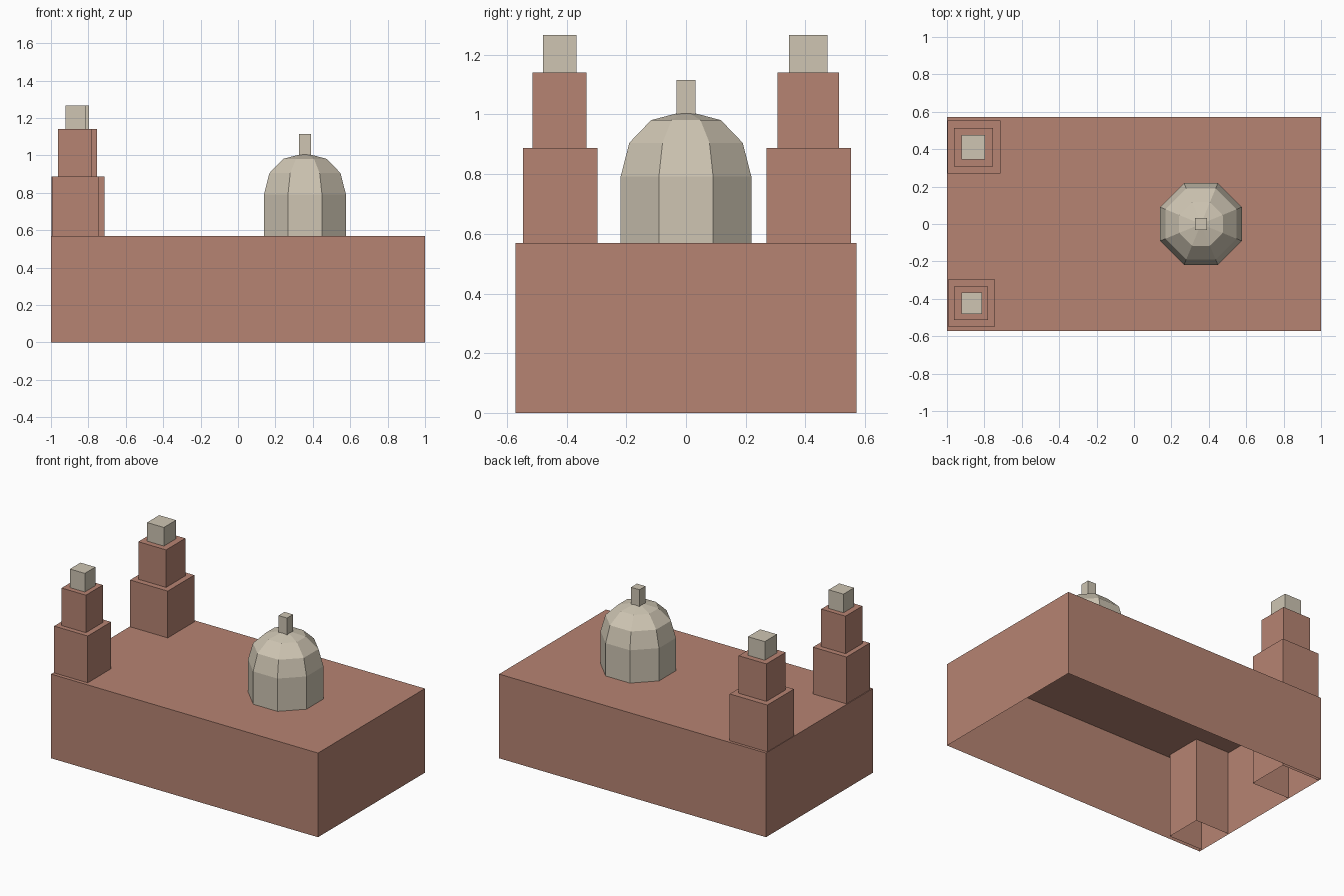
import bpy
import bmesh
from math import cos, pi
from mathutils import Matrix, Vector

cube = bpy.data.objects.get("Cube")
if cube:
    bpy.data.objects.remove(cube, do_unlink=True)


def material(name, rgb):
    mat = bpy.data.materials.new(name)
    mat.use_nodes = True
    mat.diffuse_color = (*rgb, 1)
    mat.node_tree.nodes["Principled BSDF"].inputs["Base Color"].default_value = (*rgb, 1)
    return mat


terracotta = material("terracotta", (0.47, 0.23, 0.17))
limestone = material("limestone", (0.62, 0.56, 0.45))


def finish(name, bm, mat):
    mesh = bpy.data.meshes.new(name)
    bm.to_mesh(mesh)
    bm.free()
    mesh.materials.append(mat)
    obj = bpy.data.objects.new(name, mesh)
    bpy.context.collection.objects.link(obj)


def block(name, x, y, z, mat):
    """Box shell spanning three ranges, without a floor."""
    bm = bmesh.new()
    size = Vector((x[1] - x[0], y[1] - y[0], z[1] - z[0]))
    centre = Vector((sum(x), sum(y), sum(z))) / 2
    bmesh.ops.create_cube(bm, size=1,
                          matrix=Matrix.Translation(centre) @ Matrix.Diagonal((*size, 1)))
    floor = [f for f in bm.faces if f.normal.z < -0.5]
    bmesh.ops.delete(bm, geom=floor, context="FACES_ONLY")
    finish(name, bm, mat)


# Hall
ROOF = 0.57
block("hall", (-1, 1), (-0.572, 0.572), (0, ROOF), terracotta)


# Stepped towers; the lowest tier runs down through the hall to the ground
def tower(side, base, middle, cap):
    block(side + "_tower_base", *base, (0, 0.887), terracotta)
    block(side + "_tower_middle", *middle, (0.887, 1.141), terracotta)
    block(side + "_tower_cap", *cap, (1.141, 1.267), limestone)


tower("front",
      ((-0.995, -0.743), (-0.547, -0.297)),
      ((-0.962, -0.78), (-0.514, -0.333)),
      ((-0.923, -0.812), (-0.48, -0.367)))
tower("back",
      ((-0.997, -0.715), (0.269, 0.553)),
      ((-0.962, -0.754), (0.307, 0.513)),
      ((-0.923, -0.797), (0.345, 0.475)))

# Eight-sided dome: apothem and height of each ring
SIDES = 8
DOME_X = 0.358
bm = bmesh.new()
rings = []
for apothem, z in ((0.219, ROOF), (0.219, 0.792), (0.19, 0.905), (0.117, 0.981)):
    radius = apothem / cos(pi / SIDES)
    rings.append([bm.verts.new(Matrix.Translation((DOME_X, 0, z))
                               @ Matrix.Rotation((i + 0.5) * 2 * pi / SIDES, 4, "Z")
                               @ Vector((radius, 0, 0))) for i in range(SIDES)])
tip = bm.verts.new((DOME_X, 0, 1.012))
for i in range(SIDES):
    j = (i + 1) % SIDES
    for low, high in zip(rings, rings[1:]):
        bm.faces.new((low[i], low[j], high[j], high[i]))
    bm.faces.new((rings[-1][i], rings[-1][j], tip))
finish("dome", bm, limestone)

# Finial
block("finial", (DOME_X - 0.032, DOME_X + 0.032), (-0.032, 0.032), (0.99, 1.115), limestone)
